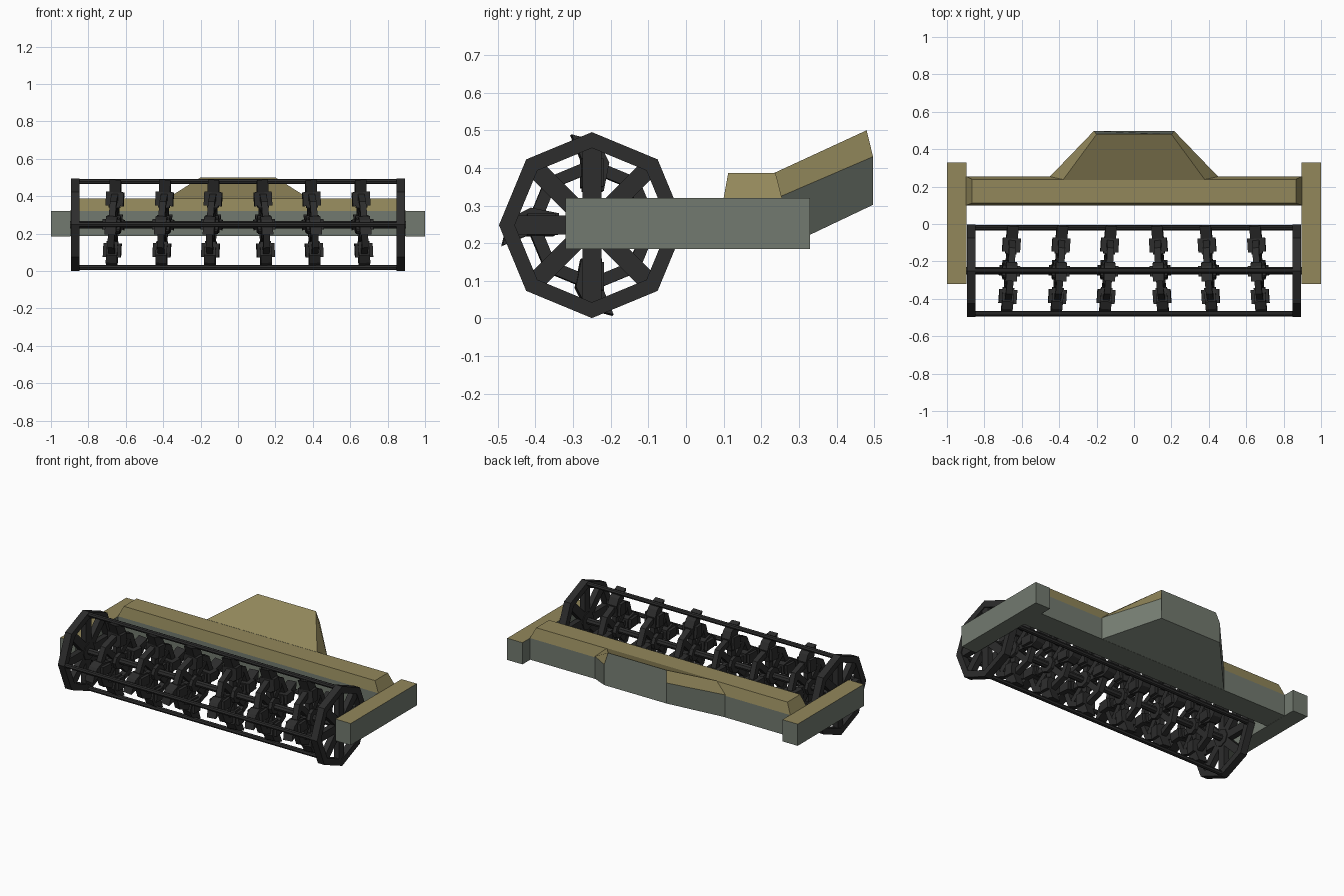
import bpy, bmesh, math
from mathutils import Matrix, Vector

if "Cube" in bpy.data.objects:
    bpy.data.objects.remove(bpy.data.objects["Cube"])

def material(name, rgb):
    m = bpy.data.materials.new(name)
    m.diffuse_color = (*rgb, 1)
    m.use_nodes = True
    m.node_tree.nodes["Principled BSDF"].inputs["Base Color"].default_value = m.diffuse_color
    return m

TAN = material("tan_paint", (0.29, 0.245, 0.105))
GREY = material("grey_green_underside", (0.17, 0.195, 0.16))
BLACK = material("black_steel", (0.026, 0.026, 0.026))
AXIS = Vector((0, -0.25, 0.248))

def finish(bm, name, mats, loc=(0, 0, 0), rot=(0, 0, 0)):
    bmesh.ops.recalc_face_normals(bm, faces=bm.faces)
    if len(mats) > 1:            # upward faces tan, everything else grey
        for f in bm.faces:
            f.material_index = 0 if f.normal.z > 0.1 else 1
    me = bpy.data.meshes.new(name)
    bm.to_mesh(me)
    bm.free()
    for m in mats:
        me.materials.append(m)
    ob = bpy.data.objects.new(name, me)
    bpy.context.collection.objects.link(ob)
    ob.location, ob.rotation_euler = loc, rot
    return ob

def loft(bm, rings):
    """Skin closed rings of equal count and cap both ends."""
    rows = [[bm.verts.new(p) for p in r] for r in rings]
    n = len(rows[0])
    for a, b in zip(rows, rows[1:]):
        for i in range(n):
            bm.faces.new((a[i], a[(i + 1) % n], b[(i + 1) % n], b[i]))
    bm.faces.new(rows[0])
    bm.faces.new(rows[-1])

def plate(bm, profile, th, thick):
    """Extrude a (tangent, radius) profile along x, turned to angle th."""
    c, s = math.cos(th), math.sin(th)
    loft(bm, [[(x, r * c - t * s, r * s + t * c) for t, r in profile]
              for x in (-thick / 2, thick / 2)])

def ring(bm, outer, inner, thick, n=8):
    rows = []
    for r, x in ((outer, -1), (outer, 1), (inner, 1), (inner, -1)):
        rows.append([bm.verts.new((x * thick / 2, r * math.cos(k * math.tau / n),
                                   r * math.sin(k * math.tau / n))) for k in range(n)])
    for j in range(4):
        a, b = rows[j], rows[(j + 1) % 4]
        for i in range(n):
            bm.faces.new((a[i], a[(i + 1) % n], b[(i + 1) % n], b[i]))

def rod(bm, r, length, y=0, z=0, n=8):
    bmesh.ops.create_cone(bm, cap_ends=True, segments=n, radius1=r, radius2=r, depth=length,
                          matrix=Matrix.Translation((0, y, z)) @ Matrix.Rotation(math.pi / 2, 4, 'Y'))

def box(bm, x0, x1, y0, y1, z0, z1):
    loft(bm, [[(x0, y0, z), (x1, y0, z), (x1, y1, z), (x0, y1, z)] for z in (z0, z1)])

def spokes(bm, w, r, thick):
    for k in range(8):
        plate(bm, [(-w, 0.02), (w, 0.02), (w, r), (-w, r)], k * math.tau / 8, thick)

# side arms
for s, side in ((-1, "left"), (1, "right")):
    bm = bmesh.new()
    box(bm, s * 0.895, s * 1.0, -0.32, 0.33, 0.185, 0.32)
    finish(bm, side + "_arm", (TAN, GREY))

# cross beam with sloped upper shell
bm = bmesh.new()
loft(bm, [[(-w, y0, z), (w, y0, z), (w, y1, z), (-w, y1, z)]
          for w, y0, y1, z in ((0.897, 0.1, 0.255, 0.186), (0.897, 0.1, 0.255, 0.32),
                               (0.865, 0.112, 0.238, 0.386))])
finish(bm, "cross_beam", (TAN, GREY))

# rear mounting tongue, rising to the back
bm = bmesh.new()
def section(wb, wt, yb, yt, zb, zm, zt):
    return [(-wb, yb, zb), (wb, yb, zb), (wb, yb, zm), (wt, yt, zt), (-wt, yt, zt), (-wb, yb, zm)]
loft(bm, [section(0.45, 0.38, 0.253, 0.235, 0.186, 0.325, 0.387),
          section(0.215, 0.2, 0.497, 0.48, 0.302, 0.43, 0.5)])
finish(bm, "mounting_tongue", (TAN, GREY))

# octagonal end wheels
for s, side in ((-1, "left"), (1, "right")):
    bm = bmesh.new()
    ring(bm, 0.247, 0.205, 0.045)
    spokes(bm, 0.025, 0.215, 0.035)
    rod(bm, 0.055, 0.045)
    finish(bm, side + "_end_wheel", (BLACK,), AXIS + Vector((s * 0.87, 0, 0)))

# tie bars and axle
bm = bmesh.new()
for y, z in ((1, 0), (-1, 0), (0, 1), (0, -1)):
    rod(bm, 0.014, 1.78, y * 0.23, z * 0.23)
finish(bm, "tie_bars", (BLACK,), AXIS)
bm = bmesh.new()
rod(bm, 0.02, 1.8)
finish(bm, "axle", (BLACK,), AXIS)

# hooked tine wheels, slightly tilted, mirrored
HOOK = [(-0.045, 0.165), (-0.03, 0.09), (0.025, 0.09), (0.025, 0.165),
        (0.055, 0.24), (0.01, 0.228), (-0.025, 0.205)]
MOUNT = [(-0.028, 0.1), (0.028, 0.1), (0.028, 0.175), (-0.028, 0.175)]
for s, side in ((-1, "left"), (1, "right")):
    for i, x in enumerate((0.14, 0.4, 0.665)):
        bm = bmesh.new()
        ring(bm, 0.175, 0.14, 0.035)
        spokes(bm, 0.018, 0.15, 0.03)
        rod(bm, 0.05, 0.07)
        for k in range(4):
            th = k * math.pi / 2
            plate(bm, HOOK, th, 0.06)
            plate(bm, MOUNT, th, 0.095)
        finish(bm, f"{side}_tine_wheel_{i + 1}", (BLACK,), AXIS + Vector((s * x, 0, 0)),
               (0, -s * math.radians(3), s * math.radians(4)))
